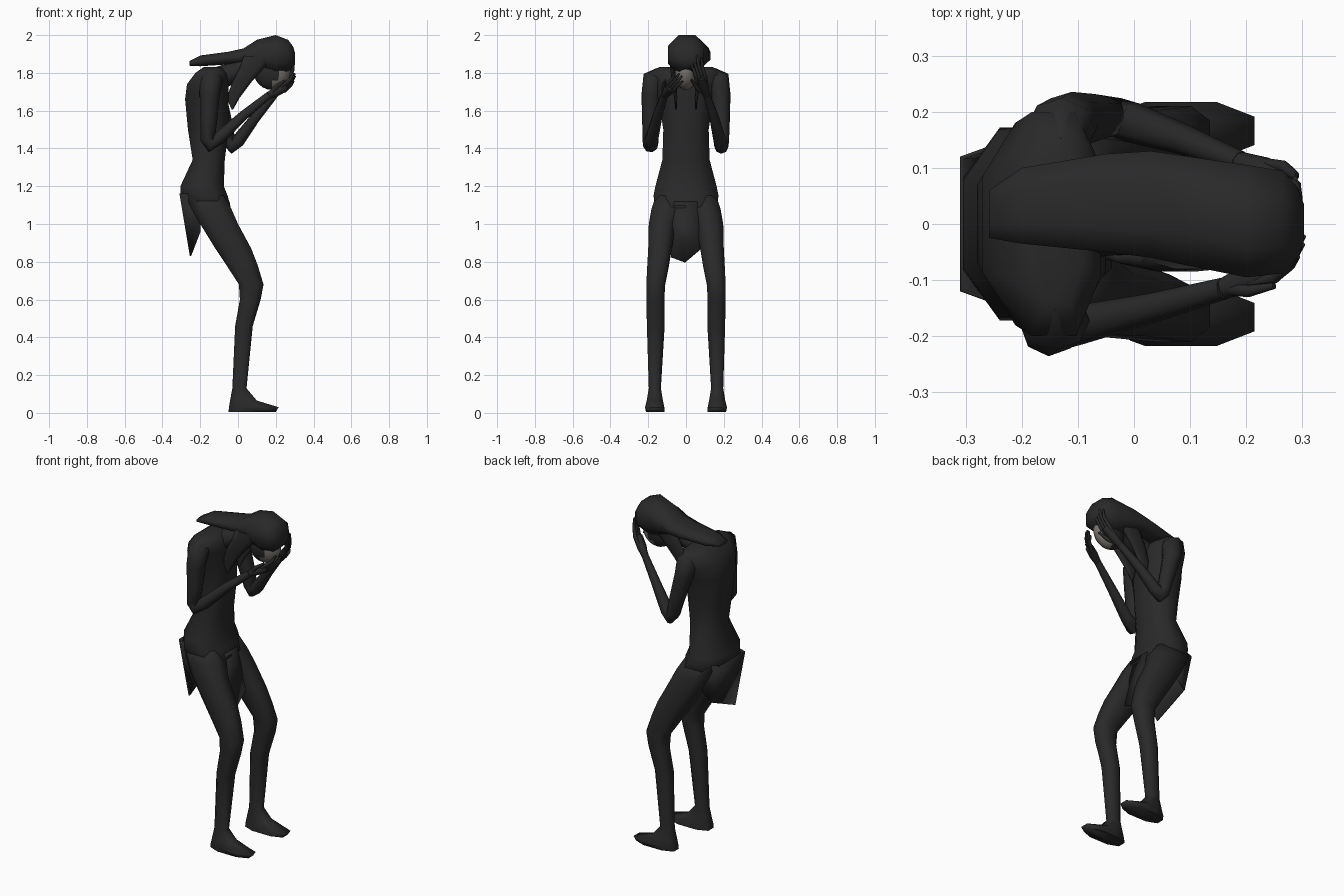
import bpy, bmesh, math
from mathutils import Vector

cube = bpy.data.objects.get("Cube")
if cube:
    bpy.data.objects.remove(cube, do_unlink=True)


def material(name, color):
    m = bpy.data.materials.new(name)
    m.diffuse_color = (*color, 1)
    m.use_nodes = True
    m.node_tree.nodes["Principled BSDF"].inputs["Base Color"].default_value = (*color, 1)
    return m


DARK = material("charcoal", (0.022, 0.022, 0.022))
PALE = material("pale_mask", (0.20, 0.18, 0.16))


def finish(ob, angle=75):
    bpy.ops.object.select_all(action="DESELECT")
    ob.select_set(True)
    bpy.context.view_layer.objects.active = ob
    bpy.ops.object.shade_smooth_by_angle(angle=math.radians(angle))
    return ob


def mesh_object(name, bm, mat=DARK):
    bmesh.ops.recalc_face_normals(bm, faces=bm.faces)
    me = bpy.data.meshes.new(name)
    bm.to_mesh(me)
    bm.free()
    me.materials.append(mat)
    ob = bpy.data.objects.new(name, me)
    bpy.context.collection.objects.link(ob)
    return ob


def loft(name, axis, sections, power=0.8, side=1):
    """Skin rounded octagons; each section is (position, a0, a1, b0, b1)."""
    bm = bmesh.new()
    rings = []
    top = math.cos(math.pi / 8) ** power
    for t, a0, a1, b0, b1 in sections:
        ring = []
        for i in range(8):
            ang = (i + 0.5) * math.pi / 4
            c, s = math.cos(ang), math.sin(ang)
            c = math.copysign(abs(c) ** power / top, c)
            s = math.copysign(abs(s) ** power / top, s)
            a = (a0 + a1) / 2 + c * (a1 - a0) / 2
            b = (b0 + b1) / 2 + s * (b1 - b0) / 2
            co = (a, b * side, t) if axis == "z" else (t, a * side, b)
            ring.append(bm.verts.new(co))
        rings.append(ring)
    for lo, hi in zip(rings, rings[1:]):
        for i in range(8):
            j = (i + 1) % 8
            bm.faces.new((lo[i], lo[j], hi[j], hi[i]))
    bm.faces.new(rings[0])
    bm.faces.new(rings[-1])
    return finish(mesh_object(name, bm))


def tube(name, points):
    """Tapered limb through points (x, y, z, radius)."""
    cu = bpy.data.curves.new(name, "CURVE")
    cu.dimensions = "3D"
    cu.bevel_depth = 1
    cu.bevel_resolution = 2
    cu.use_fill_caps = True
    sp = cu.splines.new("POLY")
    sp.points.add(len(points) - 1)
    for p, (x, y, z, r) in zip(sp.points, points):
        p.co = (x, y, z, 1)
        p.radius = r
    cu.materials.append(DARK)
    ob = bpy.data.objects.new(name, cu)
    bpy.context.collection.objects.link(ob)
    bpy.ops.object.select_all(action="DESELECT")
    ob.select_set(True)
    bpy.context.view_layer.objects.active = ob
    bpy.ops.object.convert(target="MESH")
    return finish(bpy.context.object)


def cloth(name, columns):
    """Thin sheet from columns of (top, bottom) points."""
    bm = bmesh.new()
    cols = [[bm.verts.new(p) for p in col] for col in columns]
    for l, r in zip(cols, cols[1:]):
        bm.faces.new((l[0], r[0], r[1], l[1]))
    ob = mesh_object(name, bm)
    mod = ob.modifiers.new("thickness", "SOLIDIFY")
    mod.thickness = 0.008
    return finish(ob, 30)


# Torso, from pelvis to shoulders
loft("torso", "z", [
    (1.03, -0.19, -0.04, -0.10, 0.10),
    (1.09, -0.25, -0.04, -0.165, 0.165),
    (1.15, -0.305, -0.055, -0.172, 0.172),
    (1.20, -0.305, -0.075, -0.162, 0.162),
    (1.34, -0.24, -0.07, -0.125, 0.125),
    (1.50, -0.265, -0.05, -0.12, 0.12),
    (1.66, -0.28, -0.05, -0.145, 0.145),
    (1.74, -0.27, -0.05, -0.18, 0.18),
    (1.80, -0.225, -0.06, -0.20, 0.20),
    (1.832, -0.18, -0.09, -0.14, 0.14)], power=0.85)
tube("neck", [(-0.18, 0, 1.74, 0.07), (-0.03, 0, 1.80, 0.055), (0.14, 0, 1.86, 0.055)])

# Legs with feet
for word, side in (("left", 1), ("right", -1)):
    loft(word + "_leg", "z", [
        (0.005, -0.05, 0.20, 0.115, 0.212),
        (0.03, -0.048, 0.215, 0.115, 0.217),
        (0.065, -0.042, 0.10, 0.122, 0.208),
        (0.13, -0.03, 0.045, 0.133, 0.197),
        (0.46, -0.015, 0.078, 0.113, 0.207),
        (0.60, 0.01, 0.12, 0.115, 0.21),
        (0.68, 0.005, 0.135, 0.11, 0.21),
        (0.78, -0.06, 0.105, 0.09, 0.205),
        (0.87, -0.12, 0.07, 0.075, 0.20),
        (1.00, -0.20, 0.00, 0.055, 0.197),
        (1.08, -0.245, -0.035, 0.02, 0.183),
        (1.15, -0.28, -0.075, 0.01, 0.16)], side=side)

# Hanging cloths at back and front, with slanting hems
cloth("back_cloth", [
    [(x, y, 1.16), (xb, yb, zb)] for x, y, xb, yb, zb in (
        (-0.20, -0.16, -0.20, -0.13, 0.96), (-0.31, -0.12, -0.255, -0.105, 0.83),
        (-0.31, 0.12, -0.26, 0.12, 0.93), (-0.20, 0.16, -0.20, 0.13, 0.98))])
cloth("front_cloth", [
    [(-0.045, y * 0.8, 1.12), (0.0, y, zb)] for y, zb in
    ((-0.08, 0.825), (-0.005, 0.797), (0.075, 0.865))])

# Arms folded up towards the face
tube("right_arm", [
    (-0.14, -0.13, 1.80, 0.035), (-0.14, -0.17, 1.765, 0.062), (-0.15, -0.183, 1.68, 0.053),
    (-0.155, -0.188, 1.54, 0.044), (-0.16, -0.19, 1.45, 0.04), (-0.145, -0.187, 1.42, 0.042),
    (-0.10, -0.18, 1.455, 0.036), (0.03, -0.15, 1.575, 0.027), (0.16, -0.115, 1.68, 0.02)])
tube("left_arm", [
    (-0.13, 0.13, 1.80, 0.035), (-0.13, 0.17, 1.765, 0.062), (-0.115, 0.183, 1.68, 0.053),
    (-0.075, 0.188, 1.54, 0.044), (-0.05, 0.19, 1.44, 0.038), (-0.03, 0.187, 1.41, 0.038),
    (0.0, 0.18, 1.44, 0.036), (0.09, 0.15, 1.56, 0.027), (0.19, 0.11, 1.68, 0.02)])


# Hands: palm, four fingers and thumb
def hand(word, wrist, knuckle, tip, across):
    w, k, t, a = (Vector(v) for v in (wrist, knuckle, tip, across))
    mid = (w + k) / 2
    tube(word + "_palm", [(*w, 0.019), (*mid, 0.026), (*k, 0.024)])
    for i, reach in enumerate((0.85, 1, 0.97, 0.8)):
        off = a * (i - 1.5)
        end = k + (t - k) * reach + off * 1.3
        bend = (k + end) / 2 + off * 0.3 + Vector((0.008, 0, 0))
        tube(f"{word}_finger_{i + 1}", [(*(mid + off * 0.6), 0.01), (*(k + off), 0.011),
                                        (*bend, 0.009), (*end, 0.005)])
    tube(word + "_thumb", [(*w, 0.012), (*(mid + a * 2.2), 0.011), (*(k + a * 3), 0.006)])


hand("right", (0.16, -0.115, 1.68), (0.25, -0.08, 1.725), (0.302, -0.028, 1.79), (0, -0.010, 0.012))
hand("left", (0.19, 0.11, 1.68), (0.27, 0.078, 1.775), (0.295, 0.045, 1.89), (0.002, -0.016, -0.004))

# Face, with a pale front tilted downwards
bm = bmesh.new()
bmesh.ops.create_uvsphere(bm, u_segments=16, v_segments=12, radius=1)
for v in bm.verts:
    v.co = Vector((0.18 + v.co.x * 0.098, v.co.y * 0.062, 1.81 + v.co.z * 0.1))
face = mesh_object("face", bm)
face.data.materials.append(PALE)
for p in face.data.polygons:
    p.material_index = int(p.center.x - 0.5 * (p.center.z - 1.8) > 0.215 and p.center.z < 1.87)
finish(face)

# Hair swept back from the crown, with a lock hanging each side
loft("hair", "x", [
    (-0.258, -0.025, 0.06, 1.838, 1.862),
    (-0.20, -0.035, 0.10, 1.835, 1.892),
    (-0.05, -0.05, 0.125, 1.845, 1.912),
    (0.03, -0.06, 0.13, 1.85, 1.93),
    (0.10, -0.075, 0.12, 1.82, 1.975),
    (0.20, -0.095, 0.105, 1.79, 2.0),
    (0.265, -0.088, 0.095, 1.81, 1.975),
    (0.292, -0.06, 0.065, 1.835, 1.94),
    (0.303, -0.03, 0.035, 1.845, 1.90)], power=0.9)
for word, side in (("left", 1), ("right", -1)):
    loft(word + "_hair_lock", "z", [
        (1.606, -0.034, -0.026, 0.05, 0.056),
        (1.67, -0.06, 0.01, 0.046, 0.064),
        (1.75, -0.03, 0.07, 0.05, 0.075),
        (1.83, 0.01, 0.14, 0.045, 0.085),
        (1.89, 0.03, 0.20, 0.03, 0.08)], side=side)
